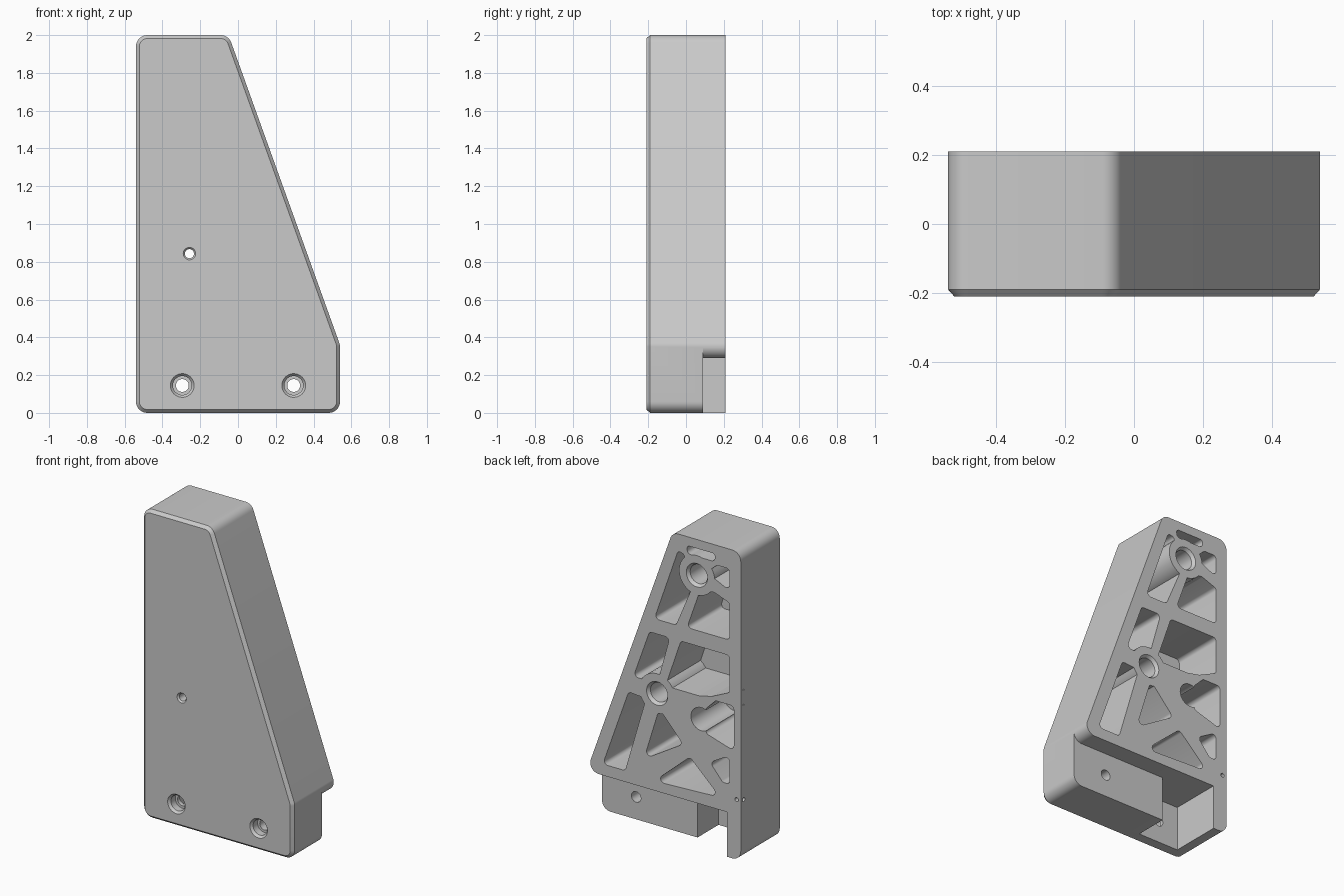
import bpy, bmesh, math
from mathutils import Vector

if "Cube" in bpy.data.objects:
    bpy.data.objects.remove(bpy.data.objects["Cube"])

FRONT, BACK, FLOOR = -0.21, 0.21, -0.13


def rounded(points, radius, inset=0.0, steps=8):
    """Polygon with filleted corners, optionally moved inwards."""
    pts = [Vector(p) for p in points]
    ring = []
    for i, p in enumerate(pts):
        a, b = pts[i - 1] - p, pts[(i + 1) % len(pts)] - p
        u, v = a.normalized(), b.normalized()
        half = u.angle(v) / 2
        r = min(radius, 0.45 * min(a.length, b.length) * math.tan(half))
        t = r / math.tan(half)
        centre = p + (u + v).normalized() * (r / math.sin(half))
        start, end = p + u * t - centre, p + v * t - centre
        for k in range(steps + 1):
            ring.append(centre + start.slerp(end, k / steps).normalized() * (r - inset))
    return ring


def circle(x, z, r, n=32):
    return [Vector((x + r * math.cos(math.tau * k / n), z + r * math.sin(math.tau * k / n)))
            for k in range(n)]


def loft(bm, sections):
    """Closed solid through (ring in x-z, y) sections."""
    rings = [[bm.verts.new((p.x, y, p.y)) for p in ring] for ring, y in sections]
    for low, high in zip(rings, rings[1:]):
        for i in range(len(low)):
            bm.faces.new((low[i - 1], low[i], high[i], high[i - 1]))
    bm.faces.new(rings[0])
    bm.faces.new(rings[-1])


def solid(name, lofts):
    bm = bmesh.new()
    for sections in lofts:
        loft(bm, sections)
    bmesh.ops.recalc_face_normals(bm, faces=bm.faces)
    mesh = bpy.data.meshes.new(name)
    bm.to_mesh(mesh)
    bm.free()
    obj = bpy.data.objects.new(name, mesh)
    bpy.context.collection.objects.link(obj)
    return obj


def subtract(target, cutter):
    mod = target.modifiers.new("cut", 'BOOLEAN')
    mod.operation, mod.solver, mod.object = 'DIFFERENCE', 'EXACT', cutter
    bpy.context.view_layer.update()
    done = bpy.data.meshes.new_from_object(
        target.evaluated_get(bpy.context.evaluated_depsgraph_get()))
    target.modifiers.clear()
    target.data = done
    bpy.data.objects.remove(cutter)


def bore(x, z, *steps):
    """Round stepped hole from (radius, y) pairs."""
    return [(circle(x, z, r), y) for r, y in steps]


# Tapered body with a chamfered front rim
outline = [(-0.54, 0), (0.54, 0), (0.54, 0.36), (-0.05, 2), (-0.54, 2)]
body = solid("bracket_body", [[(rounded(outline, 0.06, 0.018), FRONT),
                               (rounded(outline, 0.06), FRONT + 0.02),
                               (rounded(outline, 0.06), BACK)]])

# Weight-saving pockets in the back, kept clear of the two round bosses
pockets = [
    [(-0.15, 1.942), (-0.36, 1.942), (-0.35, 1.89), (-0.16, 1.89)],
    [(-0.46, 1.872), (-0.37, 1.872), (-0.31, 1.82), (-0.33, 1.79), (-0.46, 1.73)],
    [(-0.09, 1.89), (-0.13, 1.88), (-0.2, 1.7), (-0.075, 1.405), (0.08, 1.405)],
    [(-0.154, 1.41), (-0.46, 1.41), (-0.46, 1.65), (-0.35, 1.69), (-0.25, 1.68)],
    [(0.115, 1.31), (-0.03, 1.31), (0.06, 0.99), (0.23, 0.99)],
    [(-0.11, 1.31), (-0.46, 1.31), (-0.46, 1.07), (-0.33, 1.01), (-0.24, 0.99), (0, 0.99)],
    [(-0.36, 0.99), (-0.49, 0.99), (-0.49, 0.7), (-0.29, 0.76), (-0.29, 0.92)],
    [(0.265, 0.88), (0.14, 0.87), (0.29, 0.363), (0.45, 0.363)],
    [(0.045, 0.83), (-0.125, 0.645), (0.155, 0.475)],
    [(-0.175, 0.575), (-0.39, 0.372), (0.08, 0.352)],
    [(-0.32, 0.58), (-0.46, 0.66), (-0.46, 0.475), (-0.41, 0.475)],
]
pocket_cutter = solid("pocket_cutter", [[(rounded(p, 0.025), FLOOR), (rounded(p, 0.025), 0.3)]
                                        for p in pockets])
bosses = [(-0.225, 1.768), (0.06, 0.925)]
subtract(pocket_cutter, solid("boss_keepout", [bore(x, z, (0.128, -0.4), (0.128, 0.4))
                                               for x, z in bosses]))
subtract(body, pocket_cutter)

# Stepped recess at the bottom of the back
step = [(-0.44, -0.1), (-0.44, 0.29), (0.48, 0.29)]
step += [(0.48 + 0.0605 * math.sin(a), 0.35 - 0.06 * math.cos(a))
         for a in (math.pi / 16 * k for k in range(1, 9))]
step = [Vector(p) for p in step + [(0.545, 0.362), (0.7, 0.362), (0.7, -0.1)]]
subtract(body, solid("step_cutter", [[(step, 0.09), (step, 0.3)]]))
deep = [Vector(p) for p in ((-0.44, -0.1), (-0.146, -0.1), (-0.146, 0.29), (-0.44, 0.29))]
subtract(body, solid("deep_cutter", [[(deep, -0.125), (deep, 0.3)]]))

# Blind boss bores, countersunk screw holes, small through hole, pin hole
holes = [bore(x, z, (0.062, -0.12), (0.062, 0.19), (0.076, BACK), (0.076, 0.3)) for x, z in bosses]
holes += [bore(x, 0.145, (0.063, -0.3), (0.063, FRONT), (0.05, -0.195), (0.05, -0.15),
               (0.034, -0.15), (0.034, 0.12)) for x in (-0.295, 0.295)]
holes.append(bore(-0.257, 0.843, (0.033, -0.3), (0.033, FRONT), (0.024, -0.2),
                  (0.024, FLOOR), (0.075, FLOOR), (0.075, 0.3)))
holes.append(bore(-0.51, 0.389, (0.013, 0.15), (0.013, 0.3)))
subtract(body, solid("hole_cutter", holes))

# Tiny holes in the straight side
for z, r in ((1.098, 0.006), (1.0, 0.006), (0.386, 0.013)):
    bpy.ops.mesh.primitive_cylinder_add(vertices=16, radius=r, depth=0.05,
                                        location=(-0.54, 0.18, z), rotation=(0, math.pi / 2, 0))
    subtract(body, bpy.context.object)

# Grey finish
grey = bpy.data.materials.new("plain_grey")
grey.use_nodes = True
colour = (0.59, 0.59, 0.59, 1)
grey.diffuse_color = colour
grey.node_tree.nodes["Principled BSDF"].inputs["Base Color"].default_value = colour
body.data.materials.clear()
body.data.materials.append(grey)
for face in body.data.polygons:
    face.material_index = 0

bpy.ops.object.select_all(action='DESELECT')
body.select_set(True)
bpy.context.view_layer.objects.active = body
bpy.ops.object.shade_smooth_by_angle(angle=math.radians(25))
